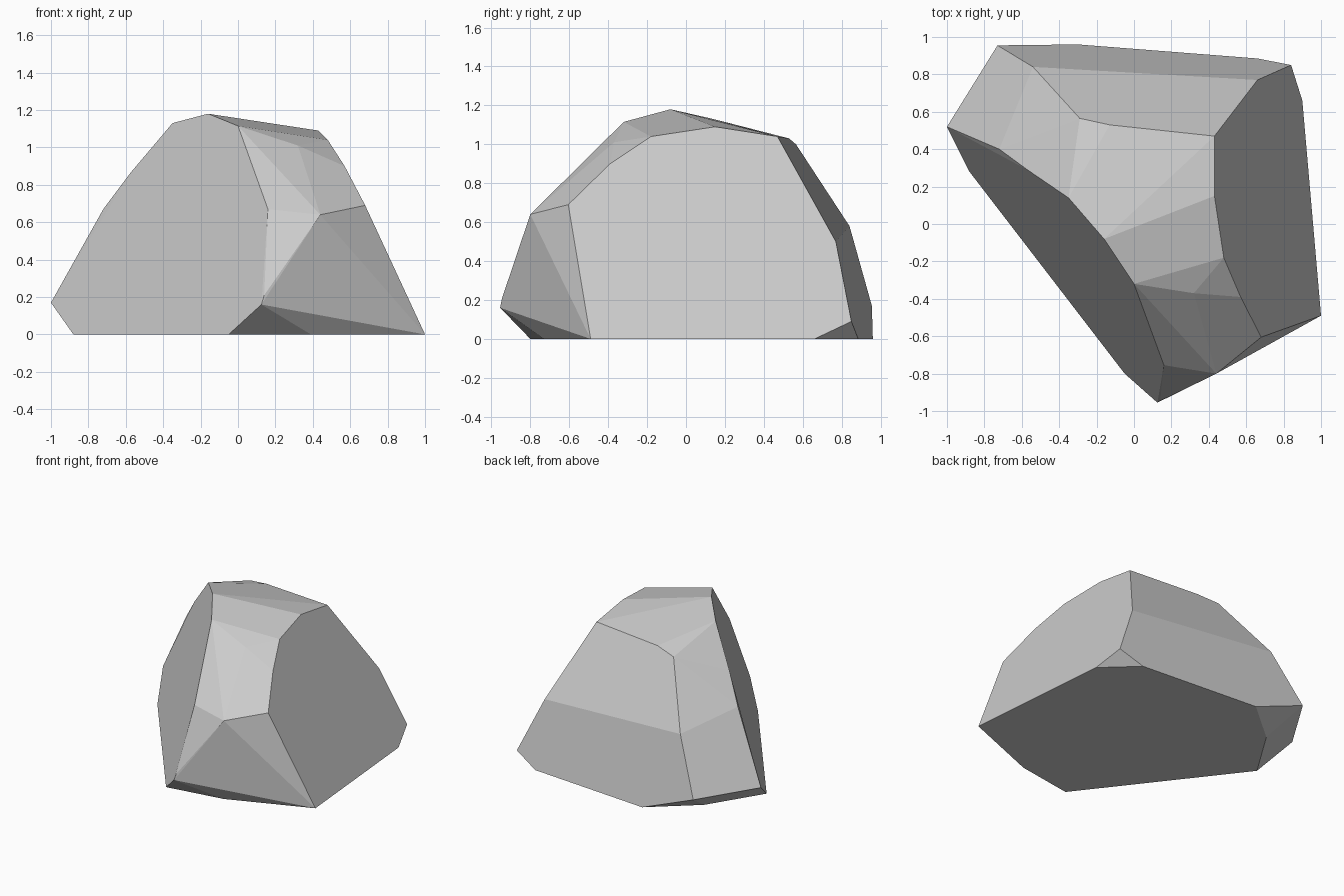
import bpy, bmesh, math

# Corner points of the boulder, grouped by level
ground = [(-0.88, 0.28), (-0.05, -0.80), (0.39, -0.73), (1.0, -0.49),
          (0.90, 0.66), (0.66, 0.885), (-0.30, 0.96), (-0.63, 0.68)]
low = [(-1.0, 0.52, 0.17), (0.125, -0.955, 0.16), (0.14, -0.945, 0.21),
       (0.67, -0.63, 0.17), (0.91, -0.44, 0.17), (0.84, 0.85, 0.09),
       (-0.73, 0.955, 0.17)]
middle = [(-0.72, 0.40, 0.67), (-0.57, 0.29, 0.87), (0.16, -0.755, 0.67),
          (0.07, -0.54, 0.85), (0.44, -0.80, 0.64), (0.68, -0.605, 0.69),
          (0.57, -0.39, 0.90), (0.66, 0.77, 0.50), (-0.54, 0.84, 0.58)]
crown = [(-0.35, 0.14, 1.13), (-0.16, -0.08, 1.18), (0.0, -0.32, 1.115),
         (0.32, -0.37, 1.01), (0.48, -0.18, 1.04), (0.43, 0.15, 1.09),
         (0.15, 0.15, 1.10), (0.43, 0.47, 1.04), (-0.13, 0.53, 1.03),
         (-0.29, 0.565, 1.0)]

# Wrap the corners in a faceted shell and merge nearly flat facets
bm = bmesh.new()
for p in [(x, y, 0) for x, y in ground] + low + middle + crown:
    bm.verts.new(p)
bmesh.ops.convex_hull(bm, input=bm.verts[:])
loose = [v for v in bm.verts if not v.link_faces]
bmesh.ops.delete(bm, geom=loose, context='VERTS')
bmesh.ops.dissolve_limit(bm, angle_limit=math.radians(3),
                         verts=bm.verts[:], edges=bm.edges[:])
bmesh.ops.recalc_face_normals(bm, faces=bm.faces[:])

mesh = bpy.data.meshes.new("boulder")
bm.to_mesh(mesh)
bm.free()

# Plain stone grey, flat shaded
stone = bpy.data.materials.new("stone grey")
stone.diffuse_color = (0.6, 0.6, 0.6, 1)
mesh.materials.append(stone)
boulder = bpy.data.objects.new("boulder", mesh)
bpy.context.collection.objects.link(boulder)
